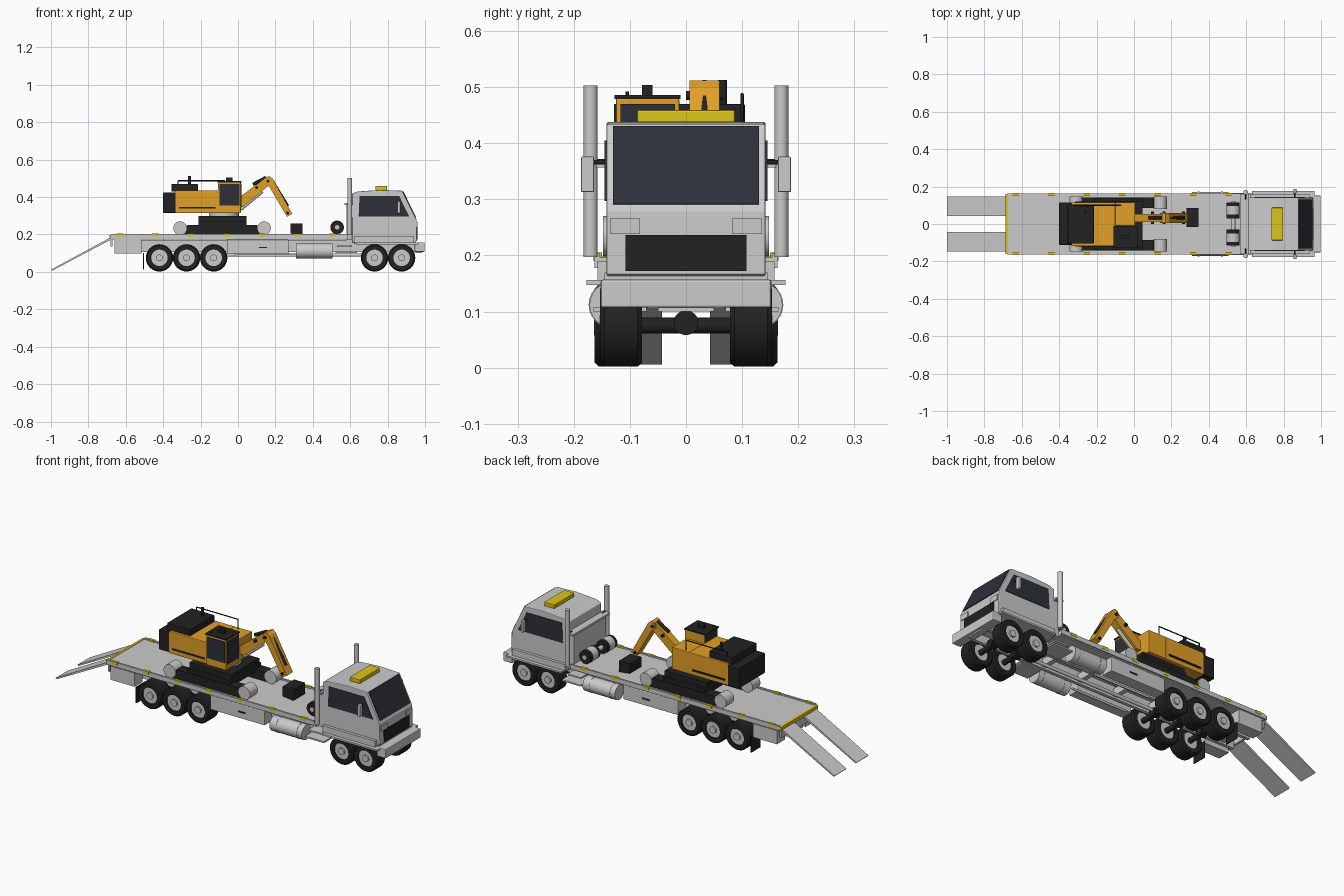
import bpy, bmesh, math
from mathutils import Vector, Matrix


def mat(name, c):
    m = bpy.data.materials.new(name)
    m.diffuse_color = (*c, 1)
    return m


ORANGE = mat("orange", (0.76, 0.35, 0.02))
BLACK = mat("black", (0.016, 0.016, 0.017))
YELLOW = mat("yellow", (0.72, 0.56, 0.01))
GLASS = mat("glass", (0.026, 0.03, 0.04))
SIDES = ((-1, "right"), (1, "left"))


def finish(name, bm, m=None, bevel=0):
    bmesh.ops.recalc_face_normals(bm, faces=bm.faces)
    me = bpy.data.meshes.new(name)
    bm.to_mesh(me)
    bm.free()
    ob = bpy.data.objects.new(name, me)
    bpy.context.collection.objects.link(ob)
    if m:
        me.materials.append(m)
    if bevel:
        b = ob.modifiers.new("bevel", 'BEVEL')
        b.width, b.segments = bevel, 2
    return ob


def prism(name, pts, y0, y1, m=None, bevel=0):
    """x-z outline extruded along y"""
    bm = bmesh.new()
    f = bm.faces.new([bm.verts.new((x, y0, z)) for x, z in pts])
    r = bmesh.ops.extrude_face_region(bm, geom=[f])
    vs = [g for g in r["geom"] if isinstance(g, bmesh.types.BMVert)]
    bmesh.ops.translate(bm, verts=vs, vec=(0, y1 - y0, 0))
    return finish(name, bm, m, bevel)


def box(name, x0, x1, y0, y1, z0, z1, m=None, bevel=0):
    return prism(name, [(x0, z0), (x1, z0), (x1, z1), (x0, z1)], y0, y1, m, bevel)


def rod(name, a, b, r, m=None, seg=24):
    a, b = Vector(a), Vector(b)
    bm = bmesh.new()
    bmesh.ops.create_cone(bm, cap_ends=True, segments=seg, radius1=r, radius2=r, depth=(b - a).length)
    q = (b - a).to_track_quat('Z', 'Y').to_matrix().to_4x4()
    bmesh.ops.transform(bm, verts=bm.verts, matrix=Matrix.Translation((a + b) / 2) @ q)
    for f in bm.faces:
        f.smooth = len(f.verts) == 4
    return finish(name, bm, m)


def lathe(name, prof, c, m=None, seg=32):
    """(radius, y) closed profile spun around the y axis"""
    bm = bmesh.new()
    rings = [[bm.verts.new((c[0] + r * math.cos(2 * math.pi * i / seg), c[1] + y,
                            c[2] + r * math.sin(2 * math.pi * i / seg))) for i in range(seg)] for r, y in prof]
    for k in range(len(rings)):
        p, q = rings[k], rings[(k + 1) % len(rings)]
        for i in range(seg):
            j = (i + 1) % seg
            bm.faces.new((p[i], p[j], q[j], q[i]))
    return finish(name, bm, m)


def wheel(x, s, tag, y0, y1):
    # tyre, rim and hub
    c, h, z = (y0 + y1) / 2 * s, (y1 - y0) / 2, 0.075
    lathe("tyre_" + tag, [(0.044, -h), (0.066, -h), (0.073, -h + 0.008), (0.073, h - 0.008),
                          (0.066, h), (0.044, h)], (x, c, z), BLACK)
    rod("rim_" + tag, (x, s * (y0 + 0.01), z), (x, s * (y1 - 0.008), z), 0.045)
    rod("hub_" + tag, (x, s * (y1 - 0.01), z), (x, s * (y1 + 0.001), z), 0.018)


# wheels and axles
for i, x in enumerate((-0.42, -0.275, -0.13, 0.73, 0.875)):
    y0, y1 = (0.078, 0.163) if i < 3 else (0.078, 0.153)
    for s, n in SIDES:
        wheel(x, s, f"{i + 1}_{n}", y0, y1)
    rod(f"axle_{i + 1}", (x, -0.1, 0.075), (x, 0.1, 0.075), 0.014, BLACK)
    rod(f"differential_{i + 1}", (x - 0.02, 0, 0.08), (x + 0.02, 0, 0.08), 0.022, BLACK)

# chassis
rod("drive_shaft", (-0.42, 0, 0.09), (0.73, 0, 0.09), 0.009)
for i in range(7):
    x = -0.6 + i * 0.22
    box(f"cross_member_{i}", x, x + 0.025, -0.06, 0.06, 0.115, 0.155)
for s, n in SIDES:
    box("chassis_rail_" + n, -0.66, 0.95, s * 0.05, s * 0.068, 0.105, 0.17)
    box("rear_side_box_" + n, -0.66, -0.515, s * 0.09, s * 0.158, 0.098, 0.172)
    box("toolbox_" + n, -0.06, 0.27, s * 0.09, s * 0.155, 0.095, 0.172, None, 0.003)
    box("toolbox_handle_" + n, 0.112, 0.155, s * 0.15, s * 0.158, 0.127, 0.134, BLACK)
    rod("fuel_tank_" + n, (0.31, s * 0.132, 0.112), (0.505, s * 0.132, 0.112), 0.04)
    for x in (0.345, 0.47):
        rod(f"tank_strap_{n}_{x}", (x - 0.005, s * 0.132, 0.112), (x + 0.005, s * 0.132, 0.112), 0.0415)
    box("side_step_" + n, 0.52, 0.635, s * 0.07, s * 0.165, 0.1, 0.108)
    box("upper_step_" + n, 0.53, 0.61, s * 0.07, s * 0.15, 0.133, 0.141)
    rod("air_pipe_" + n, (-0.02, s * 0.085, 0.088), (0.31, s * 0.085, 0.088), 0.006)
    box("mudflap_" + n, -0.507, -0.502, s * 0.08, s * 0.16, 0.012, 0.1, BLACK)

# deck with rub rails, markers and ramps
box("deck", -0.68, 0.585, -0.155, 0.155, 0.172, 0.196)
box("rear_edge_bar", -0.687, -0.674, -0.16, 0.16, 0.178, 0.198, YELLOW)
box("rear_beam", -0.682, -0.67, -0.15, 0.15, 0.135, 0.175)
for s, n in SIDES:
    box("rub_rail_" + n, -0.675, 0.585, s * 0.153, s * 0.163, 0.178, 0.203)
    for i in range(7):
        x = -0.65 + i * 0.19
        box(f"edge_marker_{n}_{i}", x, x + 0.035, s * 0.15, s * 0.1645, 0.19, 0.205, YELLOW)
    prism("ramp_" + n, [(-1.0, 0.012), (-0.995, 0.006), (-0.68, 0.172), (-0.68, 0.185)], s * 0.043, s * 0.147)

# truck cab
box("cab_base", 0.62, 0.95, -0.145, 0.145, 0.148, 0.17)
prism("cab_body", [(0.61, 0.155), (0.91, 0.155), (0.957, 0.165), (0.955, 0.278), (0.878, 0.434),
                   (0.76, 0.438), (0.64, 0.43), (0.61, 0.418)], -0.142, 0.142, None, 0.004)
prism("windshield", [(0.945, 0.29), (0.952, 0.292), (0.884, 0.431), (0.875, 0.431)], -0.13, 0.13, GLASS)
box("grille", 0.95, 0.961, -0.108, 0.108, 0.172, 0.236, BLACK)
box("bumper", 0.945, 0.998, -0.152, 0.152, 0.107, 0.157, None, 0.004)
box("bumper_plate", 0.95, 0.985, -0.05, 0.05, 0.1, 0.11)
box("roof_beacon", 0.735, 0.797, -0.087, 0.087, 0.437, 0.459, YELLOW, 0.003)
for s, n in SIDES:
    prism("side_window_" + n, [(0.645, 0.297), (0.915, 0.297), (0.862, 0.405), (0.65, 0.405)],
          s * 0.135, s * 0.1455, GLASS)
    box("headlight_" + n, 0.95, 0.96, s * 0.082, s * 0.135, 0.238, 0.266)
    box("fender_" + n, 0.63, 0.965, s * 0.135, s * 0.177, 0.147, 0.156)
    box("sill_" + n, 0.62, 0.94, s * 0.135, s * 0.158, 0.156, 0.19)
    box("mirror_" + n, 0.853, 0.868, s * 0.164, s * 0.187, 0.313, 0.376, None, 0.002)
    rod("mirror_arm_" + n, (0.86, s * 0.14, 0.366), (0.86, s * 0.17, 0.366), 0.004, BLACK, 10)
    rod("exhaust_stack_" + n, (0.598, s * 0.17, 0.197), (0.598, s * 0.17, 0.503), 0.0125)
    rod("stack_clamp_" + n, (0.598, s * 0.13, 0.368), (0.598, s * 0.165, 0.368), 0.004, BLACK, 10)
    # spare drums behind the cab
    rod("drum_" + n, (0.53, s * 0.03, 0.238), (0.53, s * 0.115, 0.238), 0.035, BLACK)
    rod("drum_band_" + n, (0.53, s * 0.05, 0.238), (0.53, s * 0.095, 0.238), 0.0365)
box("headboard", 0.58, 0.615, -0.14, 0.14, 0.17, 0.36)
box("headboard_cap", 0.57, 0.615, -0.16, 0.16, 0.357, 0.368)
rod("drum_shaft", (0.53, -0.12, 0.238), (0.53, 0.12, 0.238), 0.012)

# excavator undercarriage
for s, n in SIDES:
    prism("track_" + n, [(-0.31, 0.2), (0.14, 0.2), (0.165, 0.215), (0.1, 0.25), (-0.27, 0.25), (-0.335, 0.215)],
          s * 0.085, s * 0.142, BLACK)
    for x in (-0.31, 0.14):
        rod(f"sprocket_{n}_{x}", (x, s * 0.08, 0.234), (x, s * 0.148, 0.234), 0.036)
    box("track_guard_" + n, -0.21, 0.045, s * 0.07, s * 0.135, 0.24, 0.27, BLACK)
box("undercarriage", -0.21, 0.045, -0.12, 0.12, 0.235, 0.298, BLACK)
rod("turntable", (-0.075, 0, 0.295), (-0.075, 0, 0.322), 0.08)

# excavator house
box("house", -0.335, -0.1, -0.118, 0.115, 0.315, 0.435, ORANGE, 0.003)
box("house_front", -0.101, 0.005, -0.01, 0.115, 0.315, 0.435, ORANGE, 0.003)
box("counterweight", -0.4, -0.33, -0.112, 0.115, 0.315, 0.425, BLACK, 0.004)
box("engine_hood", -0.355, -0.215, -0.105, 0.105, 0.43, 0.47, BLACK, 0.003)
rod("engine_exhaust", (-0.26, 0.065, 0.46), (-0.26, 0.065, 0.513), 0.008, BLACK)
for s, n in SIDES:
    box("side_vent_" + n, -0.315, -0.12, s * 0.11, s * 0.12, 0.338, 0.347, BLACK)
rail = [(-0.32, 0.1, 0.43), (-0.32, 0.1, 0.487), (-0.07, 0.1, 0.487), (-0.07, 0.1, 0.43)]
for i in range(3):
    rod(f"handrail_{i}", rail[i], rail[i + 1], 0.003, BLACK, 8)

# excavator cab
box("operator_cab", -0.105, 0.015, -0.125, -0.012, 0.315, 0.48, ORANGE, 0.003)
box("operator_roof", -0.11, 0.018, -0.127, -0.01, 0.479, 0.486, BLACK)
box("roof_hatch", -0.065, -0.03, -0.078, -0.06, 0.485, 0.504, BLACK)
rod("antenna", (-0.09, -0.105, 0.485), (-0.09, -0.105, 0.492), 0.003, BLACK, 8)
box("operator_side_glass", -0.098, 0.008, -0.128, -0.12, 0.355, 0.47, GLASS)
box("operator_front_glass", 0.01, 0.018, -0.117, -0.02, 0.345, 0.47, GLASS)
box("operator_rear_glass", -0.108, -0.1, -0.117, -0.02, 0.44, 0.472, GLASS)

# boom, stick, rams and bucket
prism("boom", [(-0.01, 0.35), (0.03, 0.35), (0.165, 0.462), (0.175, 0.5), (0.15, 0.506), (-0.01, 0.385)],
      0.012, 0.054, ORANGE)
prism("stick", [(0.14, 0.478), (0.152, 0.506), (0.168, 0.512), (0.186, 0.498), (0.29, 0.31), (0.262, 0.295),
                (0.165, 0.46)], 0.006, 0.06, ORANGE)
rod("boom_ram", (0.015, 0.033, 0.335), (0.13, 0.033, 0.43), 0.009)
rod("stick_ram", (0.08, 0.033, 0.468), (0.15, 0.033, 0.505), 0.009, BLACK)
rod("bucket_ram", (0.185, 0.033, 0.48), (0.265, 0.033, 0.35), 0.01, BLACK)
for i, (x, z) in enumerate(((0.1, 0.45), (0.16, 0.485), (0.265, 0.315))):
    rod(f"pin_{i}", (x, 0.0, z), (x, 0.066, z), 0.008, BLACK, 12)
prism("bucket", [(0.28, 0.205), (0.345, 0.197), (0.345, 0.258), (0.28, 0.258)], -0.015, 0.085, BLACK)
